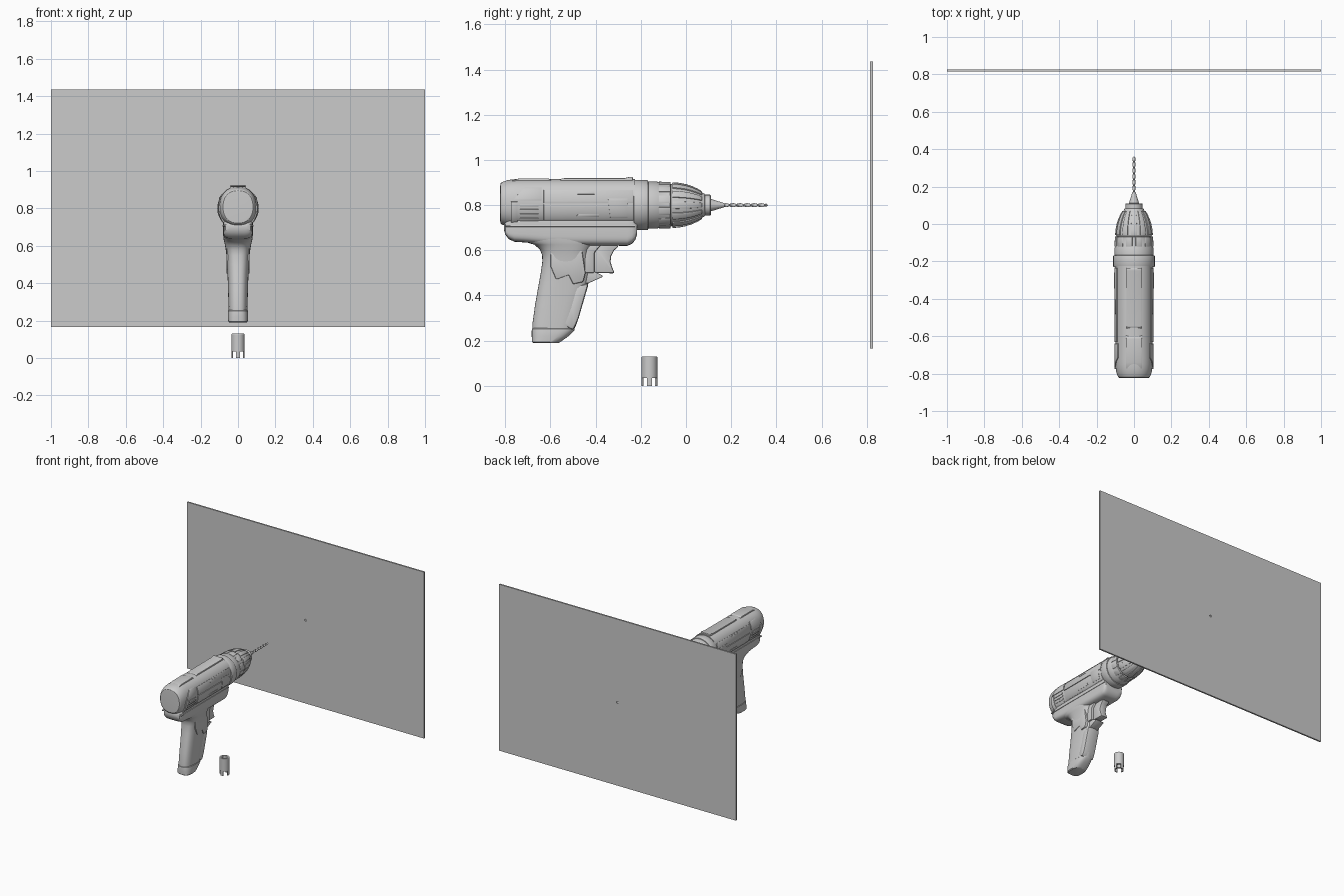
import bpy, bmesh
from math import sin, cos, pi, asin, copysign, radians

if "Cube" in bpy.data.objects:
    bpy.data.objects.remove(bpy.data.objects["Cube"])

AX = 0.80            # height of the drill axis
BZ, BX, BH, BN = 0.808, 0.1, 0.108, 2.3   # barrel centre height, half sizes, squareness


def skin(bm, rings, closed=False):
    """Bridge equal rings into a solid, capping the ends unless closed."""
    vs = [[bm.verts.new(p) for p in r] for r in rings]
    n = len(vs[0])
    for a, b in zip(vs, vs[1:] + (vs[:1] if closed else [])):
        for i in range(n):
            j = (i + 1) % n
            bm.faces.new((a[i], a[j], b[j], b[i]))
    if not closed:
        bm.faces.new(vs[0])
        bm.faces.new(vs[-1])


def finish(name, bm, bevel=0.0, angle=32):
    bmesh.ops.recalc_face_normals(bm, faces=bm.faces)
    me = bpy.data.meshes.new(name)
    bm.to_mesh(me)
    bm.free()
    ob = bpy.data.objects.new(name, me)
    bpy.context.collection.objects.link(ob)
    bpy.ops.object.select_all(action='DESELECT')
    bpy.context.view_layer.objects.active = ob
    ob.select_set(True)
    if bevel:
        m = ob.modifiers.new("bevel", 'BEVEL')
        m.width, m.segments, m.limit_method = bevel, 2, 'ANGLE'
        bpy.ops.object.modifier_apply(modifier=m.name)
    bpy.ops.object.shade_smooth_by_angle(angle=radians(angle))
    return ob


def oval(t, a, b, n):
    c, s = cos(t), sin(t)
    return (a * copysign(abs(c) ** (2 / n), c), b * copysign(abs(s) ** (2 / n), s))


def loft_y(name, secs, n=2.0, count=48):
    """Sections (y, zmin, zmax, half width) stacked along y."""
    bm, rings = bmesh.new(), []
    for y, lo, hi, hx in secs:
        pts = [oval(2 * pi * i / count, hx, (hi - lo) / 2, n) for i in range(count)]
        rings.append([(x, y, (lo + hi) / 2 + z) for x, z in pts])
    skin(bm, rings)
    return finish(name, bm)


def loft_z(name, secs, n=2.6, count=40):
    """Sections (z, ymin, ymax, half width) stacked along z."""
    bm, rings = bmesh.new(), []
    for z, lo, hi, hx in secs:
        pts = [oval(2 * pi * i / count, hx, (hi - lo) / 2, n) for i in range(count)]
        rings.append([(x, (lo + hi) / 2 + y, z) for x, y in pts])
    skin(bm, rings)
    return finish(name, bm)


def lathe(name, prof):
    return loft_y(name, [(y, AX - r, AX + r, r) for y, r in prof])


def prism(name, pts, hx, bevel=0.004):
    """Side profile (y, z) extruded evenly across x."""
    bm = bmesh.new()
    skin(bm, [[(x, y, z) for y, z in pts] for x in (-hx, hx)])
    return finish(name, bm, bevel)


def panels(name, items, bevel=0.0012):
    """Raised panels wrapping both barrel sides: y0, y1, z0, z1, scale, y0 at top."""
    bm = bmesh.new()
    for y0, y1, z0, z1, s, ytop in items:
        ta, tb = [asin(copysign(min(1, abs((z - BZ) / BH)) ** (BN / 2), z - BZ)) for z in (z0, z1)]
        for side in (-1, 1):
            rings = []
            for i in range(9):
                x, z = oval(ta + (tb - ta) * i / 8, BX, BH, BN)
                y = y0 + (ytop - y0) * i / 8
                rings.append([(side * x * k, yy, BZ + z * k)
                              for k, yy in ((s, y), (s, y1), (.94, y1), (.94, y))])
            skin(bm, rings)
    return finish(name, bm, bevel)


def ribs(name, prof, depth, count, width, phase=0.0):
    """Raised ribs following a turned profile, repeated round the axis."""
    bm = bmesh.new()
    path = prof + [(y, r - depth) for y, r in reversed(prof)]
    for k in range(count):
        mid = 2 * pi * (k + phase) / count
        skin(bm, [[(r * cos(a), y, AX + r * sin(a)) for y, r in path]
                  for a in (mid - width / 2, mid - width / 6, mid + width / 6, mid + width / 2)])
    return finish(name, bm, 0.0015)


# Motor barrel with rounded rear
rear = [(-.822, .80), (-.818, .85), (-.81, .885), (-.795, .935), (-.775, .975),
        (-.75, .995), (-.72, 1), (-.225, 1)]
loft_y("motor_barrel", [(-.823, BZ - BH * .6, BZ + BH * .6, BX * .6)] +
       [(y, BZ - BH * s, BZ + BH * s, BX * s) for y, s in rear], BN, 64)

# Barrel side panels, vents and inserts
panels("side_panels", [(-.63, -.235, .735, .803, 1.05, -.63), (-.63, -.235, .809, .865, 1.05, -.63)])
panels("rear_vent_slats", [(-.735, -.652, .713 + .02 * i, .723 + .02 * i, 1.045, -.735) for i in range(5)])
panels("rear_frames", [(-.775, -.745, .72, .815, 1.045, -.775), (-.765, -.64, .82, .875, 1.045, -.715)])
panels("side_inserts", [(-.335, -.258, .747, .828, 1.07, -.345), (-.48, -.405, .846, .857, 1.07, -.48),
                        (-.49, -.385, .752, .763, 1.07, -.475)])

# Top ridge and rear cap
prism("top_ridge", [(-.57, .90), (-.55, .919), (-.27, .92), (-.25, .925), (-.235, .925), (-.235, .90)], .04)
prism("rear_top_cap", [(-.785, .87), (-.775, .908), (-.74, .918), (-.61, .919), (-.595, .91), (-.595, .87)], .043)

# Lower housing under the barrel
loft_y("lower_housing", [(-.806, .69, .712, .05), (-.80, .67, .725, .066), (-.785, .65, .74, .074),
                         (-.76, .638, .76, .078), (-.70, .634, .76, .079), (-.60, .622, .76, .08),
                         (-.26, .62, .76, .08), (-.24, .628, .76, .079), (-.225, .645, .755, .076),
                         (-.218, .665, .75, .07)], 4.5)
prism("housing_seam", [(-.80, .704), (-.80, .712), (-.225, .712), (-.225, .704)], .083, .002)

# Handle and its foot
loft_z("handle", [(.25, -.680, -.495, .050), (.28, -.679, -.482, .051), (.36, -.668, -.46, .053),
                  (.45, -.652, -.433, .056), (.50, -.643, -.425, .059), (.55, -.636, -.43, .062),
                  (.58, -.637, -.43, .066), (.605, -.648, -.425, .070), (.625, -.672, -.41, .075),
                  (.638, -.715, -.40, .078), (.66, -.745, -.39, .079)], 2.8)
loft_z("handle_foot", [(.19, -.676, -.563, .047), (.195, -.682, -.555, .052), (.22, -.683, -.52, .054),
                       (.245, -.683, -.495, .054), (.252, -.682, -.492, .053), (.256, -.678, -.50, .049)], 3)

# Front grip strip, handle collar and finger guard
prism("front_grip", [(-.43, .455), (-.452, .38), (-.475, .30), (-.485, .275), (-.50, .245),
                     (-.545, .27), (-.515, .35), (-.495, .44)], .05, .012)
prism("handle_side_panel", [(-.60, .618), (-.575, .60), (-.50, .61), (-.46, .60), (-.445, .50),
                            (-.455, .46), (-.50, .45), (-.52, .49), (-.575, .47), (-.60, .53)], .062, .006)
prism("finger_guard", [(-.47, .45), (-.43, .455), (-.37, .482), (-.368, .488), (-.40, .503),
                       (-.44, .52), (-.47, .52)], .035, .006)
prism("trigger_mount", [(-.47, .50), (-.405, .50), (-.405, .59), (-.375, .625), (-.47, .63)], .045, .006)
prism("trigger", [(-.415, .50), (-.315, .498), (-.327, .525), (-.334, .55), (-.331, .575),
                  (-.318, .60), (-.298, .617), (-.31, .63), (-.415, .63)], .028, .008)

# Torque collar and chuck
lathe("collar_ring", [(-.233, .10), (-.23, .109), (-.226, .111), (-.172, .111), (-.168, .109), (-.165, .095)])
lathe("torque_dial", [(-.17, .104), (-.128, .104), (-.124, .102), (-.07, .1), (-.066, .09)])
ribs("dial_teeth", [(-.12, .1045), (-.068, .103)], .02, 12, .34, .5)
chuck = [(-.06, .1015), (-.03, .099), (0, .093), (.025, .085), (.05, .074), (.07, .062)]
lathe("chuck", [(-.07, .09)] + [(y, r - .006) for y, r in chuck] + [(.08, .052), (.084, .046)])
ribs("chuck_ribs", chuck, .02, 12, .33)
lathe("chuck_nose", [(.07, .046), (.106, .046), (.11, .043), (.111, .027), (.14, .018),
                     (.17, .009), (.172, .006)])

# Twisted drill bit
bm, rings = bmesh.new(), []
for i in range(73):
    y, tw = .16 + .195 * i / 72, i * .27
    rings.append([((.0068 + .0024 * cos(2 * a)) * cos(a + tw), y,
                   AX + (.0068 + .0024 * cos(2 * a)) * sin(a + tw))
                  for a in [2 * pi * k / 12 for k in range(12)]])
rings.append([(x * .15, .362, AX + (z - AX) * .15) for x, y, z in rings[-1]])
skin(bm, rings)
finish("drill_bit", bm, angle=50)

# Wall sheet with a drilled hole: square frame bridged to a round rim
bm = bmesh.new()
N, z0, z1 = 24, .165, 1.435
quad = []
for a, b in (((1, AX), (1, z1)), ((1, z1), (-1, z1)), ((-1, z1), (-1, z0)),
             ((-1, z0), (1, z0)), ((1, z0), (1, AX))):
    steps = {0: 3, 1: 6, 2: 6, 3: 6, 4: 3}[len(quad) and (1 if len(quad) == 3 else
            2 if len(quad) == 9 else 3 if len(quad) == 15 else 4)]
    quad += [(a[0] + (b[0] - a[0]) * i / steps, a[1] + (b[1] - a[1]) * i / steps) for i in range(steps)]
hole = [(.008 * cos(2 * pi * i / N), AX + .008 * sin(2 * pi * i / N)) for i in range(N)]
skin(bm, [[(x, y, z) for x, z in ring] for ring, y in
          ((quad, .815), (quad, .827), (hole, .827), (hole, .815))], closed=True)
finish("wall_sheet", bm)

# Wall plug: thick sleeve with four prongs at the bottom
bm = bmesh.new()
PY = -.162
skin(bm, [[(r * cos(2 * pi * i / 40), PY + r * sin(2 * pi * i / 40), z) for i in range(40)]
          for r, z in ((.035, .035), (.035, .127), (.033, .13), (.021, .13), (.019, .127), (.019, .035))],
     closed=True)
for k in range(4):
    skin(bm, [[(r * cos(a), PY + r * sin(a), z) for r, z in ((.027, 0), (.035, 0), (.035, .037), (.027, .037))]
              for a in [k * pi / 2 + d for d in (-.33, -.11, .11, .33)]])
finish("wall_plug", bm)
